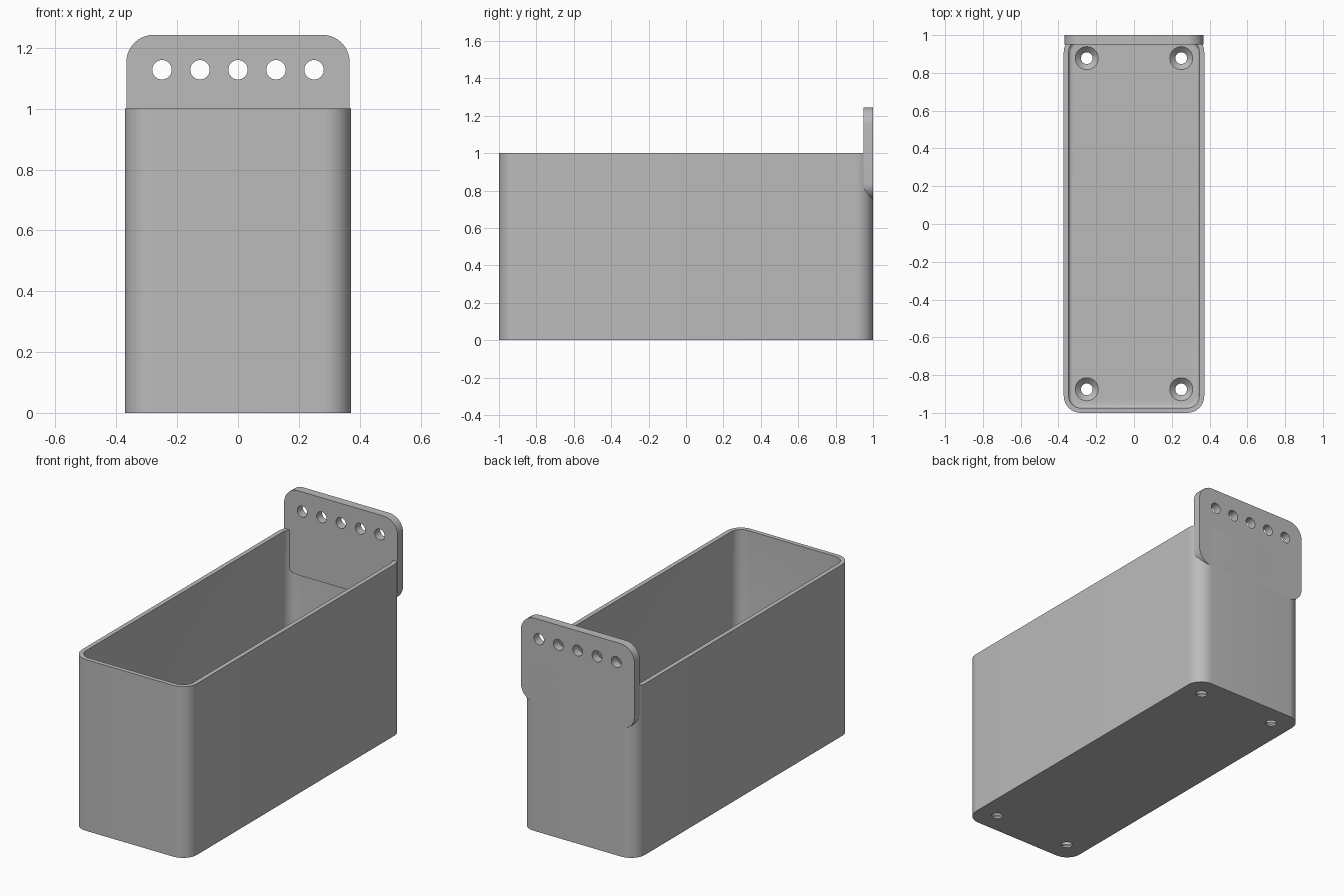
import bpy, bmesh, math
from mathutils import Matrix

cube = bpy.data.objects.get("Cube")
if cube:
    bpy.data.objects.remove(cube, do_unlink=True)

grey = bpy.data.materials.new("plain grey")
grey.use_nodes = True
grey.diffuse_color = (0.5, 0.5, 0.5, 1)
grey.node_tree.nodes["Principled BSDF"].inputs["Base Color"].default_value = (0.5, 0.5, 0.5, 1)


def rounded_outline(hx, hy, r, steps=10):
    """Rounded rectangle around the origin, counter-clockwise."""
    pts = []
    for i, (sx, sy) in enumerate([(1, 1), (-1, 1), (-1, -1), (1, -1)]):
        for k in range(steps + 1):
            a = math.pi / 2 * (i + k / steps)
            pts.append((sx * (hx - r) + r * math.cos(a), sy * (hy - r) + r * math.sin(a)))
    return pts


def circle(r, n=32):
    return [(r * math.cos(2 * math.pi * k / n), r * math.sin(2 * math.pi * k / n)) for k in range(n)]


def loft(name, layers, matrix=Matrix()):
    """Closed solid through a stack of (outline, height) layers."""
    bm = bmesh.new()
    rings = [[bm.verts.new((x, y, z)) for x, y in pts] for pts, z in layers]
    n = len(rings[0])
    for low, high in zip(rings, rings[1:]):
        for k in range(n):
            j = (k + 1) % n
            bm.faces.new((low[k], low[j], high[j], high[k]))
    bm.faces.new(rings[0][::-1])
    bm.faces.new(rings[-1])
    bmesh.ops.transform(bm, matrix=matrix, verts=bm.verts)
    bmesh.ops.recalc_face_normals(bm, faces=bm.faces)
    mesh = bpy.data.meshes.new(name)
    bm.to_mesh(mesh)
    bm.free()
    mesh.materials.append(grey)
    obj = bpy.data.objects.new(name, mesh)
    bpy.context.collection.objects.link(obj)
    return obj


def finish(obj, cutters):
    """Cut the cutters out of the part, then shade it."""
    bpy.context.view_layer.objects.active = obj
    for cutter in cutters:
        cutter.hide_render = True
        mod = obj.modifiers.new("cut", "BOOLEAN")
        mod.operation = "DIFFERENCE"
        mod.solver = "EXACT"
        mod.object = cutter
        bpy.ops.object.modifier_apply(modifier=mod.name)
        bpy.data.objects.remove(cutter, do_unlink=True)
    bpy.ops.object.select_all(action="DESELECT")
    obj.select_set(True)
    bpy.ops.object.shade_smooth_by_angle(angle=math.radians(30))


HX, HY, R, WALL, FLOOR = 0.372, 1.0, 0.09, 0.026, 0.04

# Open bin with rounded upright corners
bin_body = loft("bin_body", [(rounded_outline(HX, HY, R), z) for z in (0, 1)])

# Hollow with a small rounded edge where walls meet the floor
layers = []
fillet = 0.018
for k in range(5):
    a = math.pi / 2 * k / 4
    inset = WALL + fillet * (1 - math.sin(a))
    layers.append((rounded_outline(HX - inset, HY - inset, R - inset), FLOOR + fillet * (1 - math.cos(a))))
layers.append((rounded_outline(HX - WALL, HY - WALL, R - WALL), 1.1))
cutters = [loft("hollow_cutter", layers)]

# Countersunk screw holes in the floor
for x in (-0.25, 0.25):
    for y in (-0.875, 0.878):
        cone = [(circle(0.031), -0.1), (circle(0.031), FLOOR - 0.03),
                (circle(0.061), FLOOR), (circle(0.061), FLOOR + 0.04)]
        cutters.append(loft("screw_cutter", cone, Matrix.Translation((x, y, 0))))
finish(bin_body, cutters)

# Upright hanging plate on the back, with a row of holes
upright = Matrix.Rotation(math.pi / 2, 4, "X")
LOW, HIGH = 0.75, 1.243
plate = loft("hanging_plate",
             [(rounded_outline(0.367, (HIGH - LOW) / 2, R), d) for d in (-0.025, 0.025)],
             Matrix.Translation((0, 0.975, (LOW + HIGH) / 2)) @ upright)
holes = [loft("hole_cutter", [(circle(0.032), d) for d in (-0.1, 0.1)],
              Matrix.Translation((0.125 * i, 0.975, 1.128)) @ upright) for i in range(-2, 3)]
finish(plate, holes)
